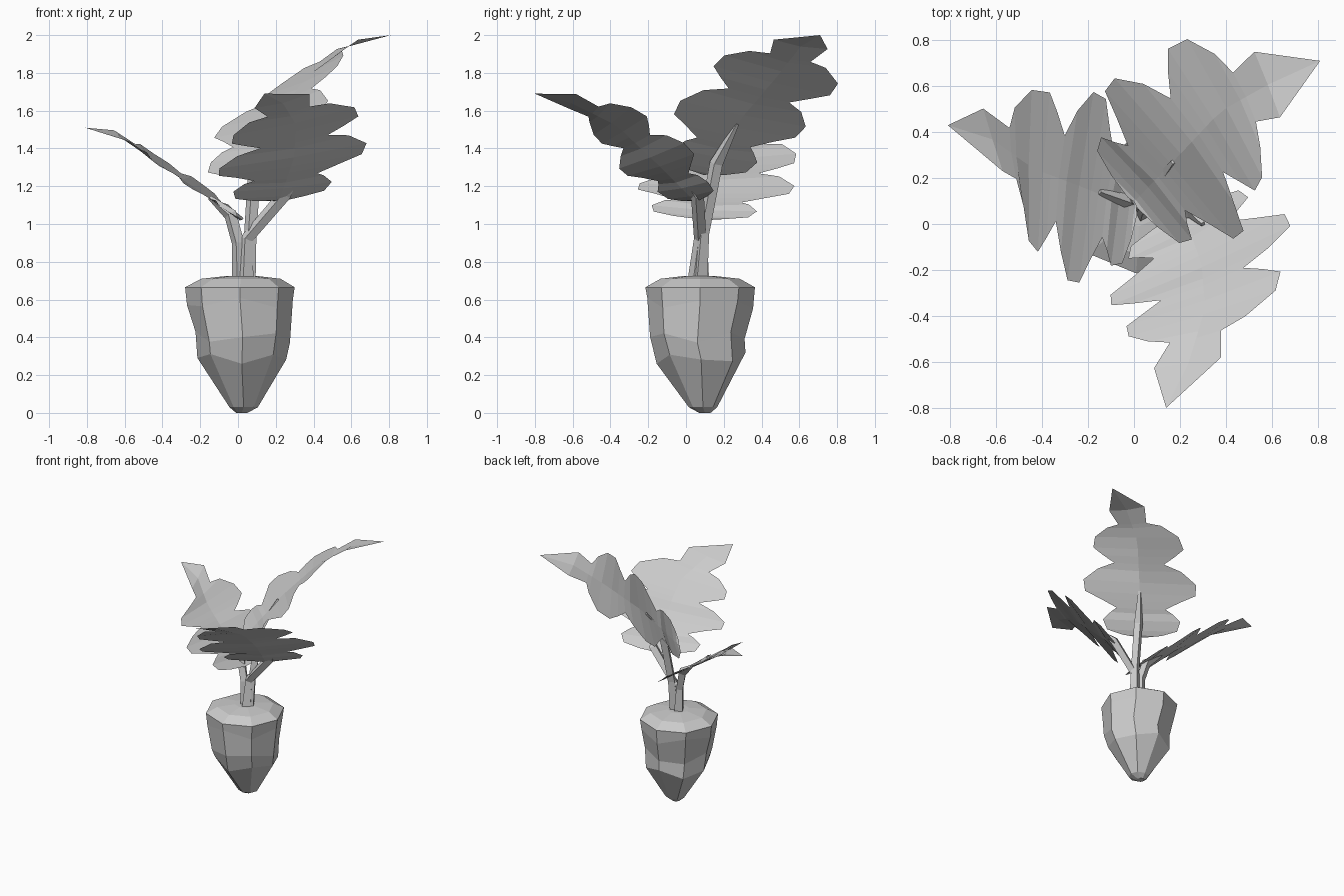
import bpy, math
from mathutils import Vector

if "Cube" in bpy.data.objects:
    bpy.data.objects.remove(bpy.data.objects["Cube"])


def make_object(name, verts, faces):
    mesh = bpy.data.meshes.new(name)
    mesh.from_pydata([tuple(v) for v in verts], [], faces)
    mesh.update()
    obj = bpy.data.objects.new(name, mesh)
    bpy.context.collection.objects.link(obj)
    return obj


def loft(name, rings):
    """Skin a list of equal-sized rings and cap both ends."""
    n = len(rings[0])
    verts = [v for r in rings for v in r]
    faces = [(i * n + j, i * n + (j + 1) % n, (i + 1) * n + (j + 1) % n, (i + 1) * n + j)
             for i in range(len(rings) - 1) for j in range(n)]
    faces += [tuple(reversed(range(n))), tuple(range(len(verts) - n, len(verts)))]
    return make_object(name, verts, faces)


# Root: eight-sided, slightly lumpy turnip shape (z, radius, centre x, centre y)
profile = [(0.0, 0.03, 0.02, 0.10), (0.03, 0.075, 0.03, 0.09), (0.29, 0.235, 0.02, 0.08),
           (0.40, 0.25, 0.025, 0.06), (0.58, 0.28, 0.01, 0.075), (0.665, 0.29, 0.01, 0.075),
           (0.71, 0.21, 0.015, 0.075), (0.725, 0.08, 0.02, 0.07)]
rings = []
for k, (z, r, cx, cy) in enumerate(profile):
    ring = []
    for j in range(8):
        a = j * math.pi / 4
        lump = 0.03 * math.sin(2.3 * j + 1.7 * k) if 1 < k < 5 else 0
        ring.append((cx + r * math.cos(a), cy + r * math.sin(a), z + lump))
    rings.append(ring)
loft("root", rings)


# Stems: tapered four-sided tubes along a path
def stem(name, path, radii=(0.045, 0.034, 0.036, 0.012)):
    pts = [Vector(p) for p in path]
    rings = []
    for i, p in enumerate(pts):
        d = (pts[min(i + 1, len(pts) - 1)] - pts[max(i - 1, 0)]).normalized()
        a = d.cross(Vector((0.3, 1, 0))).normalized()
        b = d.cross(a)
        rings.append([p + radii[i] * (math.cos(t) * a + math.sin(t) * b)
                      for t in (0, math.pi / 2, math.pi, 1.5 * math.pi)])
    loft(name, rings)


# Half outline of a lobed leaf: (station along the rib, half width, lift)
OUTLINE = [(-0.32, 0.03, 0), (-0.27, 0.15, 0), (-0.15, 0.27, 0), (0.10, 0.30, 0),
           (0.28, 0.24, 0.01), (0.40, 0.19, 0), (0.60, 0.31, 0), (0.78, 0.43, 0),
           (1.06, 0.44, 0), (1.32, 0.33, 0.01), (1.48, 0.20, 0), (1.65, 0.29, 0),
           (1.82, 0.37, 0), (2.12, 0.35, 0), (2.42, 0.23, 0.01), (2.54, 0.12, 0),
           (3.02, 0.155, 0), (4.0, 0.0, 0)]
RIB_LIFT = -0.012


def leaf(name, stations, scale=1.0):
    """stations: (centre, side direction) of the low, wide, mid, end lobes and the tip."""
    cs = [Vector(c) for c, s in stations]
    ss = [Vector(s).normalized() for c, s in stations]

    def frame(u):
        i = max(0, min(int(math.floor(u)), len(cs) - 2))
        t = u - i
        side = ss[i].lerp(ss[i + 1], max(0, t)).normalized()
        along = cs[i + 1] - cs[i]
        up = along.cross(side).normalized()
        if up.z < 0:
            up = -up
        return cs[i] + along * t, side, up

    n = len(OUTLINE)
    rib, left, right = [], [], []
    for u, w, lift in OUTLINE:
        c, s, up = frame(u)
        rib.append(c + up * (RIB_LIFT if u < 3.9 else 0))
        left.append(c + s * w * scale + up * lift)
        right.append(c - s * w * scale + up * lift)
    # quads on each half, triangles at the tip
    faces = []
    for i in range(n - 1):
        for off, flip in ((n, False), (2 * n, True)):
            f = [i, i + 1, off + i + 1, off + i] if i < n - 2 else [i, n - 1, off + i]
            faces.append(tuple(reversed(f)) if flip else tuple(f))
    verts = rib + left + right
    used = sorted({k for f in faces for k in f})
    remap = {k: q for q, k in enumerate(used)}
    make_object(name, [verts[k] for k in used], [tuple(remap[k] for k in f) for f in faces])


# Back right leaf (tallest)
stem("back_right_stem", [(0.05, 0.07, 0.69), (0.065, 0.09, 0.95), (0.09, 0.16, 1.32), (0.17, 0.27, 1.53)])
leaf("back_right_leaf", [((0.04, 0.14, 1.34), (0.66, -0.74, 0.12)), ((0.185, 0.29, 1.57), (0.64, -0.74, 0.15)),
                         ((0.37, 0.49, 1.80), (0.48, -0.85, 0.22)), ((0.575, 0.605, 1.95), (0.36, -0.92, 0.16)),
                         ((0.81, 0.71, 2.0), (0.36, -0.92, 0.16))])

# Front right leaf
stem("front_right_stem", [(0.04, 0.05, 0.69), (0.045, 0.075, 0.92), (0.25, 0.06, 1.16), (0.30, 0.0, 1.23)])
leaf("front_right_leaf", [((0.23, 0.0, 1.18), (0.87, 0.45, 0.08)), ((0.29, -0.17, 1.35), (0.89, 0.40, 0.15)),
                          ((0.305, -0.36, 1.53), (0.93, 0.31, 0.21)), ((0.235, -0.60, 1.65), (0.95, 0.15, 0.24)),
                          ((0.14, -0.80, 1.69), (0.95, 0.15, 0.24))], 0.98)

# Left leaf (lowest)
stem("left_stem", [(0.01, 0.08, 0.69), (0.0, 0.08, 0.90), (-0.04, 0.1, 1.05), (-0.15, 0.14, 1.14)])
leaf("left_leaf", [((-0.04, 0.09, 1.07), (0.15, 0.98, -0.06)), ((-0.22, 0.16, 1.20), (0.14, 0.98, -0.02)),
                   ((-0.43, 0.24, 1.34), (0.06, 0.99, 0.03)), ((-0.61, 0.365, 1.465), (-0.28, 0.9, 0.2)),
                   ((-0.81, 0.43, 1.51), (-0.28, 0.9, 0.2))], 0.94)
